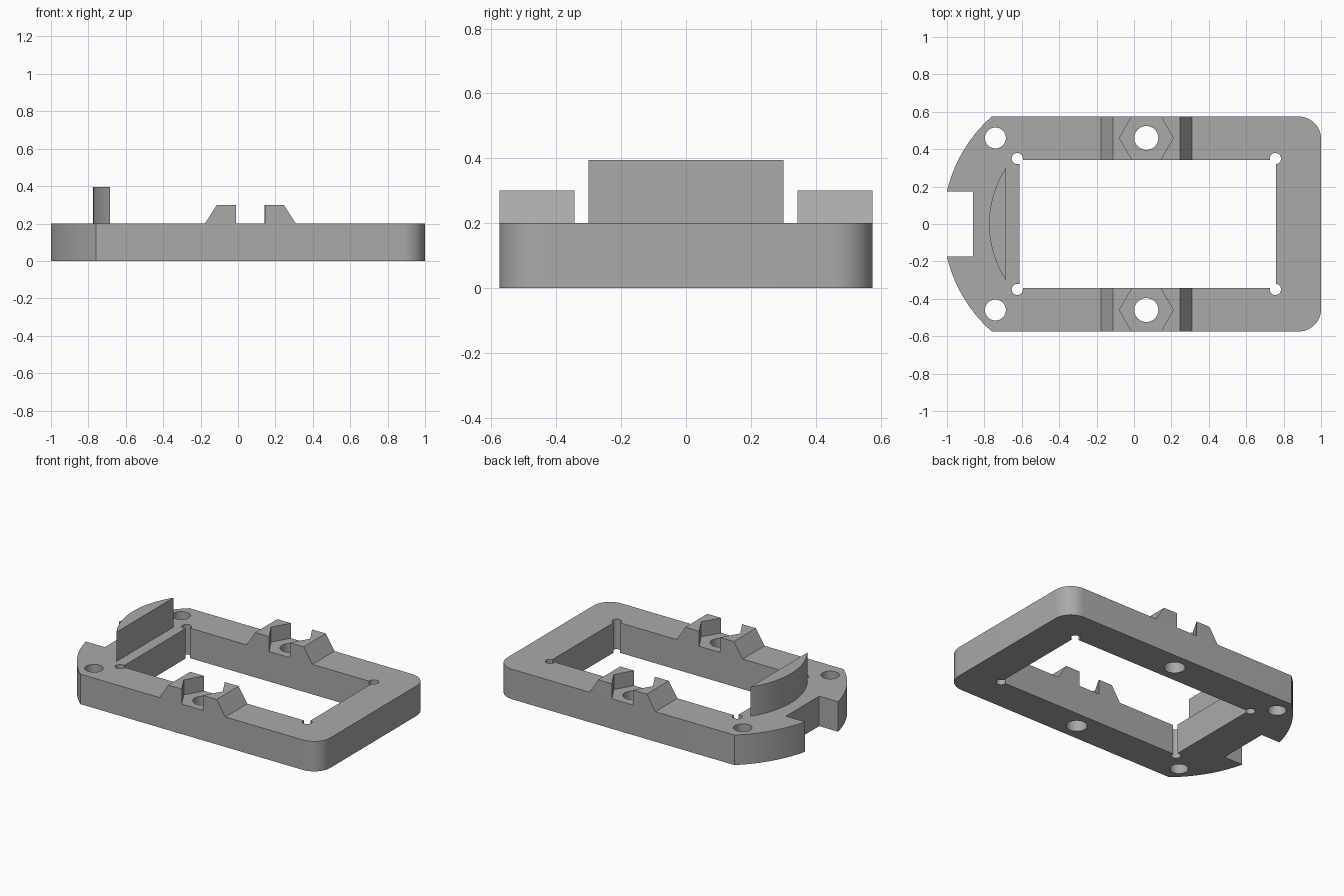
import bpy
import bmesh
from math import atan2, cos, sin, pi, sqrt

if "Cube" in bpy.data.objects:
    bpy.data.objects.remove(bpy.data.objects["Cube"], do_unlink=True)

grey = bpy.data.materials.new("plain grey")
grey.use_nodes = True
grey.diffuse_color = (0.4, 0.4, 0.4, 1)
grey.node_tree.nodes["Principled BSDF"].inputs["Base Color"].default_value = grey.diffuse_color

BASE_TOP, BLOCK_TOP, TAB_TOP = 0.2, 0.3, 0.395
HALF_W, INNER_W = 0.575, 0.343
BOLT_X, BOLT_Y = 0.066, 0.46


def arc(cx, cy, r, start, end, steps):
    return [(cx + r * cos(start + (end - start) * i / steps),
             cy + r * sin(start + (end - start) * i / steps)) for i in range(steps + 1)]


def ring(cx, cy, r, sides):
    return arc(cx, cy, r, 0, 2 * pi, sides)[:-1]


def box(x0, x1, y0, y1):
    return [(x0, y0), (x1, y0), (x1, y1), (x0, y1)]


def prism(name, outline, low, high, axis="z"):
    """Extrude an outline along z, or an x-z outline along y."""
    bm = bmesh.new()
    place = (lambda a, b: (a, b, low)) if axis == "z" else (lambda a, b: (a, low, b))
    face = bm.faces.new([bm.verts.new(place(a, b)) for a, b in outline])
    new = bmesh.ops.extrude_face_region(bm, geom=[face])["geom"]
    shift = (0, 0, high - low) if axis == "z" else (0, high - low, 0)
    bmesh.ops.translate(bm, vec=shift, verts=[v for v in new if isinstance(v, bmesh.types.BMVert)])
    bmesh.ops.recalc_face_normals(bm, faces=bm.faces)
    mesh = bpy.data.meshes.new(name)
    bm.to_mesh(mesh)
    bm.free()
    mesh.materials.append(grey)
    obj = bpy.data.objects.new(name, mesh)
    bpy.context.collection.objects.link(obj)
    return obj


def activate(obj):
    bpy.ops.object.select_all(action="DESELECT")
    obj.select_set(True)
    bpy.context.view_layer.objects.active = obj


def cut(obj, outline, low=-0.1, high=0.6):
    cutter = prism("cutter", outline, low, high)
    cutter.hide_render = True
    mod = obj.modifiers.new("cut", "BOOLEAN")
    mod.operation, mod.solver, mod.object = "DIFFERENCE", "EXACT", cutter
    activate(obj)
    bpy.ops.object.modifier_apply(modifier=mod.name)
    bpy.data.objects.remove(cutter, do_unlink=True)


# Frame plate: rounded at one end, broad arc with a notch at the other
bow_x, notch_y, shoulder_x, r = -0.255, 0.175, -0.76, 0.12
bow_r = sqrt((1 + bow_x) ** 2 + notch_y ** 2)
a0 = atan2(HALF_W, shoulder_x - bow_x)
a1 = atan2(notch_y, -1 - bow_x)
upper = arc(1 - r, HALF_W - r, r, 0, pi / 2, 12) + arc(bow_x, 0, bow_r, a0, a1, 14)
upper.append((-0.86, notch_y))
frame = prism("frame", upper + [(x, -y) for x, y in reversed(upper)], 0, BASE_TOP)

# Central opening, corner reliefs and bolt holes
cut(frame, box(-0.613, 0.76, -INNER_W, INNER_W))
for side in (-1, 1):
    for x, y, radius in ((-0.624, 0.35, 0.03), (0.756, 0.35, 0.03),
                         (-0.741, BOLT_Y, 0.056), (BOLT_X, BOLT_Y, 0.064)):
        cut(frame, ring(x, side * y, radius, 32))

# Sloped nut holders with a hexagonal pocket
profile = [(BOLT_X + dx, z) for dx, z in ((-0.243, BASE_TOP), (0.243, BASE_TOP),
                                          (0.179, BLOCK_TOP), (-0.179, BLOCK_TOP))]
for side, name in ((-1, "front_nut_holder"), (1, "back_nut_holder")):
    near, far = sorted((side * INNER_W, side * HALF_W))
    holder = prism(name, profile, near, far, "y")
    cut(holder, ring(BOLT_X, side * BOLT_Y, 0.144, 6))

# Curved upright tab
tab_x, tab_r = -0.23, 0.545
spread = atan2(0.3, 0.455)
tab = prism("curved_tab", arc(tab_x, 0, tab_r, pi - spread, pi + spread, 24), BASE_TOP, TAB_TOP)

for obj in (frame, tab):
    activate(obj)
    bpy.ops.object.shade_smooth_by_angle(angle=pi / 6)
